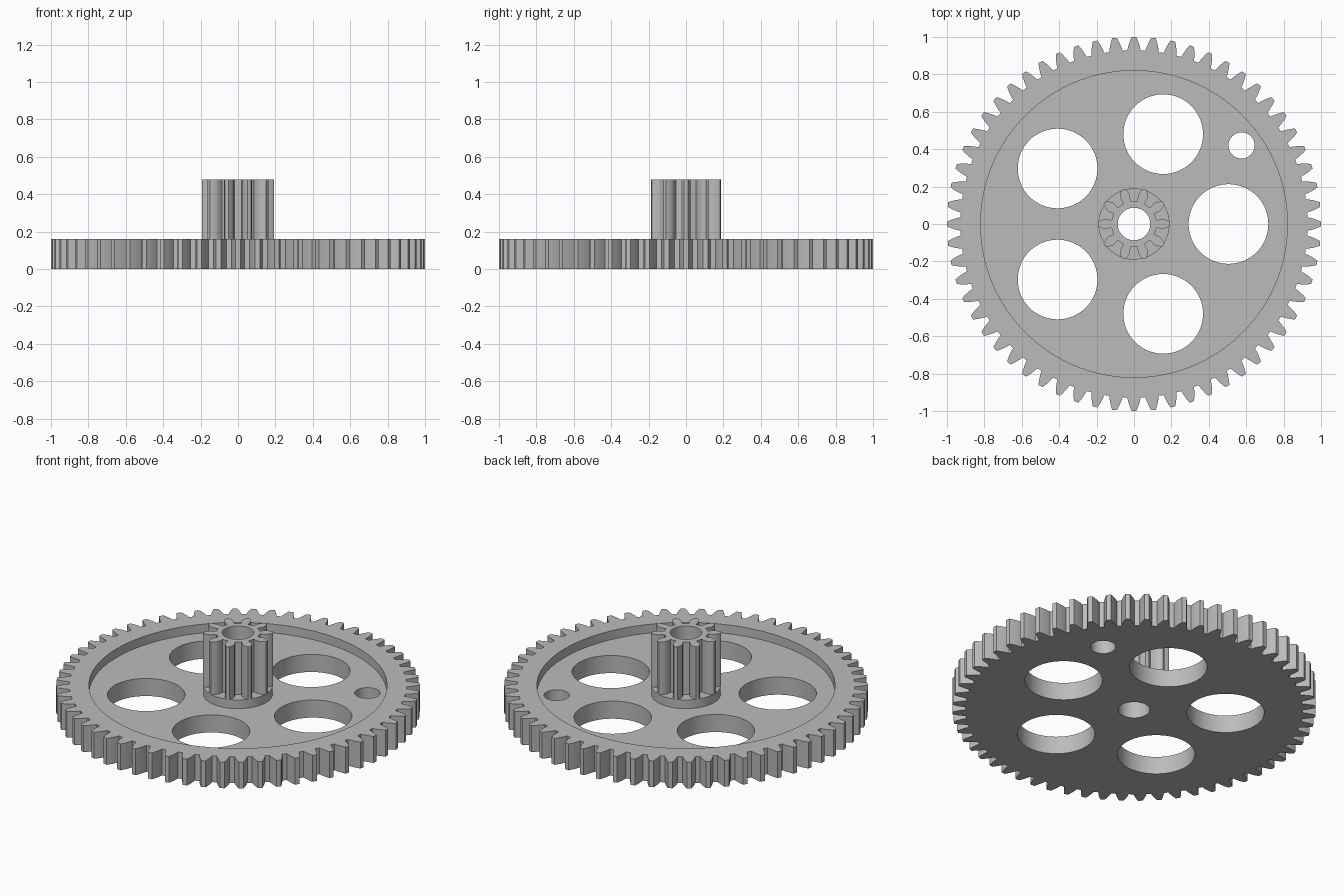
import bpy, bmesh
from math import acos, cos, pi, radians, sin, tan
from mathutils import Matrix

MODULE = 2 / 62
RIM_Z, FLOOR_Z, TOP_Z = 0.16, 0.107, 0.48
BORE = 0.087

if "Cube" in bpy.data.objects:
    bpy.data.objects.remove(bpy.data.objects["Cube"], do_unlink=True)

grey = bpy.data.materials.new("grey_plastic")
grey.use_nodes = True
colour = (0.5, 0.5, 0.5, 1)
grey.diffuse_color = colour
grey.node_tree.nodes["Principled BSDF"].inputs["Base Color"].default_value = colour


def make_object(name, bm):
    bmesh.ops.recalc_face_normals(bm, faces=bm.faces)
    mesh = bpy.data.meshes.new(name)
    bm.to_mesh(mesh)
    bm.free()
    mesh.materials.append(grey)
    obj = bpy.data.objects.new(name, mesh)
    bpy.context.collection.objects.link(obj)
    return obj


def add_cylinder(bm, radius, z0, z1, x=0, y=0, sides=64):
    bmesh.ops.create_cone(bm, cap_ends=True, segments=sides, radius1=radius,
                          radius2=radius, depth=z1 - z0,
                          matrix=Matrix.Translation((x, y, (z0 + z1) / 2)))


def cylinder(name, *args, **kwargs):
    bm = bmesh.new()
    add_cylinder(bm, *args, **kwargs)
    return make_object(name, bm)


def gear(name, teeth, z0, z1, steps=5):
    """Extruded spur gear with involute flanks and a tooth centred on +x."""
    pitch = MODULE * teeth / 2
    base = pitch * cos(radians(20))
    root, tip = pitch - 1.23 * MODULE, pitch + MODULE
    inv = lambda a: tan(a) - a
    start = max(base, root)
    flank = []
    for i in range(steps):
        r = start + (tip - start) * i / (steps - 1)
        half = pi / (2 * teeth) + inv(radians(20)) - inv(acos(min(1, base / r)))
        flank.append((r, half))
    if root < base:
        flank.insert(0, (root, flank[0][1] * 0.95))
    tooth = [(r, -h) for r, h in flank] + [(r, h) for r, h in reversed(flank)]
    bm = bmesh.new()
    verts = []
    for i in range(teeth):
        for r, a in tooth:
            angle = a + 2 * pi * i / teeth
            verts.append(bm.verts.new((r * cos(angle), r * sin(angle), z0)))
    face = bm.faces.new(verts)
    top = bmesh.ops.extrude_face_region(bm, geom=[face])["geom"]
    bmesh.ops.translate(bm, vec=(0, 0, z1 - z0),
                        verts=[v for v in top if isinstance(v, bmesh.types.BMVert)])
    return make_object(name, bm)


def cut(obj, *cutters):
    for cutter in cutters:
        mod = obj.modifiers.new(cutter.name, 'BOOLEAN')
        mod.operation, mod.solver, mod.object = 'DIFFERENCE', 'EXACT', cutter
    bpy.context.view_layer.update()
    graph = bpy.context.evaluated_depsgraph_get()
    mesh = bpy.data.meshes.new_from_object(obj.evaluated_get(graph))
    obj.modifiers.clear()
    obj.data = mesh


# Parts: toothed wheel, hub collar and small pinion
wheel = gear("toothed_wheel", 60, 0, RIM_Z)
collar = cylinder("hub_collar", 0.19, FLOOR_Z, RIM_Z)
pinion = gear("pinion", 10, RIM_Z, TOP_Z)

# Cutters: dished face, five large holes, small drive hole and bore
recess = cylinder("recess_cutter", 0.82, FLOOR_Z, 0.3, sides=128)
bore = cylinder("bore_cutter", BORE, -0.1, 0.6)
bm = bmesh.new()
for i in range(5):
    a = 2 * pi * i / 5
    add_cylinder(bm, 0.213, -0.1, 0.3, 0.505 * cos(a), 0.505 * sin(a))
add_cylinder(bm, 0.07, -0.1, 0.3, 0.575, 0.42)
holes = make_object("hole_cutter", bm)

cut(wheel, recess, holes, bore)
cut(collar, bore)
cut(pinion, bore)
for helper in (recess, holes, bore):
    bpy.data.objects.remove(helper, do_unlink=True)

# Smooth the curved walls, keep the corners sharp
for obj in (wheel, collar, pinion):
    bpy.ops.object.select_all(action='DESELECT')
    obj.select_set(True)
    bpy.context.view_layer.objects.active = obj
    bpy.ops.object.shade_smooth_by_angle(angle=radians(25))
